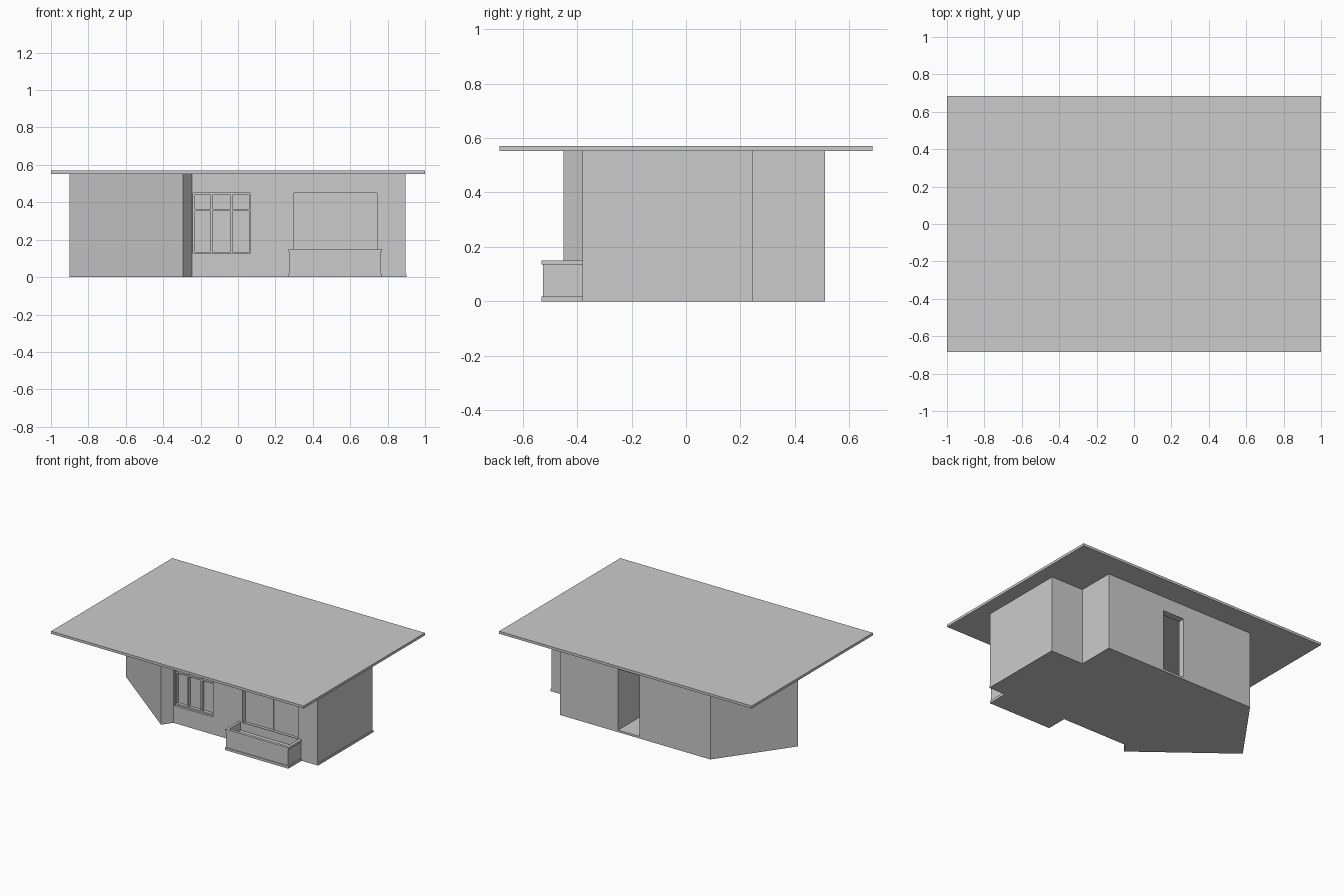
import bpy, bmesh
from mathutils import Vector

if "Cube" in bpy.data.objects:
    bpy.data.objects.remove(bpy.data.objects["Cube"])

# Footprint of the house, counter-clockwise from the left corner
FOOT = [(-.90, .02), (-.295, -.45), (-.245, -.38), (.895, -.38),
        (.895, .245), (.64, .245), (.64, .51), (-.55, .51)]
THICK = .045      # wall thickness
SLAB = .015       # floor thickness
WALL_TOP = .552


def add_mesh(name, bm):
    bmesh.ops.recalc_face_normals(bm, faces=bm.faces[:])
    me = bpy.data.meshes.new(name)
    bm.to_mesh(me)
    bm.free()
    ob = bpy.data.objects.new(name, me)
    bpy.context.collection.objects.link(ob)
    return ob


def box(name, x, y, z):
    bm = bmesh.new()
    bmesh.ops.create_cube(bm, size=1)
    for v in bm.verts:
        v.co = [a + (b - a) * (c + .5) for c, (a, b) in zip(v.co, (x, y, z))]
    return add_mesh(name, bm)


def prism(name, pts, z0, z1):
    bm = bmesh.new()
    face = bm.faces.new([bm.verts.new((x, y, z0)) for x, y in pts])
    ext = bmesh.ops.extrude_face_region(bm, geom=[face], use_keep_orig=True)
    for v in ext["geom"]:
        if isinstance(v, bmesh.types.BMVert):
            v.co.z = z1
    return add_mesh(name, bm)


def inset(pts, t):
    # mitred offset of a closed outline
    out = []
    P = [Vector(p) for p in pts]
    for i, p in enumerate(P):
        a = (p - P[i - 1]).normalized()
        b = (P[(i + 1) % len(P)] - p).normalized()
        n1, n2 = Vector((-a.y, a.x)), Vector((-b.y, b.x))
        out.append(p + (n1 + n2) * t / (1 + n1.dot(n2)))
    return out


def ring(name, outer, inner, z0, z1):
    # closed hollow outline with height
    bm = bmesh.new()
    loops = [[bm.verts.new((p[0], p[1], z)) for p in pts]
             for pts, z in ((outer, z0), (outer, z1), (inner, z1), (inner, z0))]
    n = len(outer)
    for k in range(4):
        a, b = loops[k], loops[(k + 1) % 4]
        for i in range(n):
            j = (i + 1) % n
            bm.faces.new((a[i], a[j], b[j], b[i]))
    return add_mesh(name, bm)


def cut(target, name, x, y, z):
    cutter = box(name, x, y, z)
    cutter.hide_render = True
    cutter.hide_viewport = False
    cutter.display_type = 'WIRE'
    mod = target.modifiers.new(name, 'BOOLEAN')
    mod.object = cutter
    mod.operation = 'DIFFERENCE'
    mod.solver = 'EXACT'
    bpy.context.view_layer.objects.active = target
    bpy.ops.object.modifier_apply(modifier=name)
    bpy.data.objects.remove(cutter)


# Roof and floor
box("flat_roof", (-1, 1), (-.685, .685), (WALL_TOP, .57))
floor = [(.9 if x == .895 else x, y) for x, y in FOOT]
prism("floor_slab", floor, 0, SLAB)

# Outer walls with two front windows and a rear doorway
walls = ring("outer_walls", FOOT, inset(FOOT, THICK), SLAB, WALL_TOP)
WIN1_X, WIN1_Z = (-.24, .068), (.125, .45)
WIN2_X, WIN2_Z = (.30, .742), (.14, .45)
cut(walls, "left_window_hole", WIN1_X, (-.42, -.30), WIN1_Z)
cut(walls, "right_window_hole", WIN2_X, (-.42, -.30), WIN2_Z)
cut(walls, "doorway_hole", (.01, .18), (.43, .55), (SLAB - .01, .45))

# Hallway partition beside the doorway
box("hall_partition", (.18, .21), (-.335, .465), (SLAB, WALL_TOP))

# Left window: pane, frame, two uprights and a transom bar
box("left_window_pane", WIN1_X, (-.343, -.337), WIN1_Z)
fy, b = (-.365, -.343), .01
for name, x in (("frame_left", -.24), ("upright_1", -.147),
                ("upright_2", -.04), ("frame_right", .058)):
    box("left_window_" + name, (x, x + b), fy, WIN1_Z)
for name, z in (("sill_bar", .125), ("transom", .353), ("head_bar", .44)):
    box("left_window_" + name, WIN1_X, fy, (z, z + b))

# Right window: pane with one thin divider
box("right_window_pane", WIN2_X, (-.343, -.337), WIN2_Z)
box("right_window_divider", (.518, .524), (-.349, -.343), WIN2_Z)


# Planter under the right window: base, hollow body, rim and soil
def rect(x0, x1, y0, y1):
    return [(x0, y0), (x1, y0), (x1, y1), (x0, y1)]


box("planter_base", (.27, .77), (-.53, -.38), (0, .018))
ring("planter_body", rect(.274, .764, -.525, -.38),
     rect(.289, .749, -.51, -.382), .018, .135)
ring("planter_rim", rect(.27, .77, -.53, -.38),
     rect(.289, .749, -.51, -.382), .135, .15)
box("planter_soil", (.289, .749), (-.51, -.382), (.018, .09))
